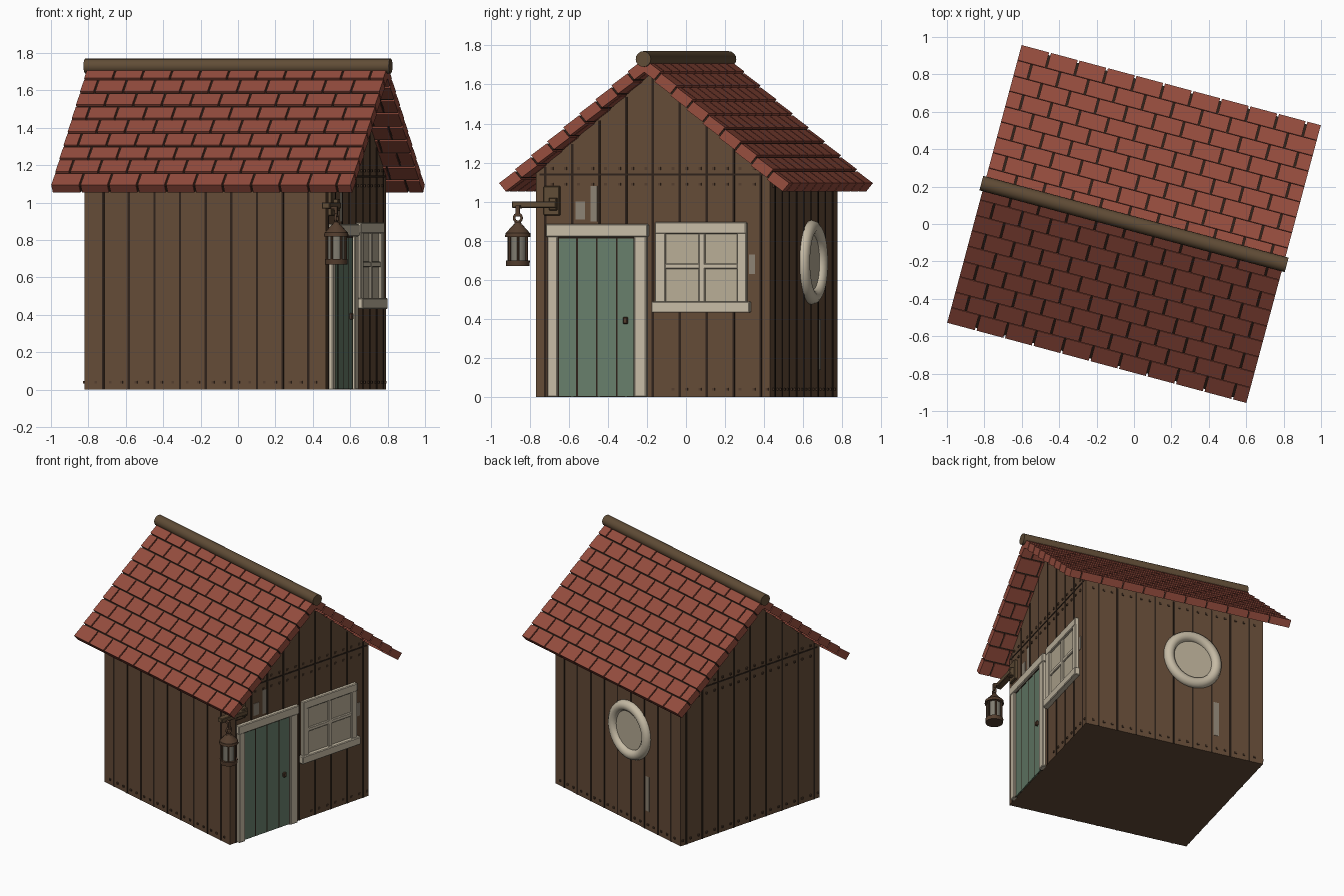
import bpy, bmesh, math
from mathutils import Matrix

if "Cube" in bpy.data.objects:
    bpy.data.objects.remove(bpy.data.objects["Cube"])

def mat(name, r, g, b):
    m = bpy.data.materials.new(name)
    lin = [((c / 255 + 0.055) / 1.055) ** 2.4 for c in (r, g, b)]
    m.diffuse_color = (*lin, 1)
    m.use_nodes = True
    m.node_tree.nodes["Principled BSDF"].inputs["Base Color"].default_value = m.diffuse_color
    return m

WOOD = mat("brown_wood", 100, 75, 55)
DARK = mat("dark_gap", 46, 34, 26)
RED = mat("red_shingle", 150, 77, 62)
LOG = mat("ridge_wood", 96, 76, 54)
CREAM = mat("cream_trim", 198, 187, 165)
PANE = mat("pane_beige", 184, 173, 150)
TEAL = mat("teal_door", 103, 126, 107)
PEEL = mat("peeled_grey", 140, 130, 115)
IRON = mat("rusty_iron", 84, 62, 46)
GLASS = mat("lantern_glass", 128, 124, 112)

def block(bm, lo, hi, f=lambda x, y, z: (x, y, z)):
    v = [bm.verts.new(f(x, y, z)) for x in (lo[0], hi[0]) for y in (lo[1], hi[1]) for z in (lo[2], hi[2])]
    for q in ((0, 1, 3, 2), (4, 6, 7, 5), (0, 4, 5, 1), (2, 3, 7, 6), (0, 2, 6, 4), (1, 5, 7, 3)):
        bm.faces.new([v[i] for i in q])

def finish(name, bm, m):
    bmesh.ops.recalc_face_normals(bm, faces=bm.faces)
    me = bpy.data.meshes.new(name)
    bm.to_mesh(me)
    bm.free()
    me.materials.append(m)
    o = bpy.data.objects.new(name, me)
    bpy.context.collection.objects.link(o)
    return o

def boxes(name, m, items, bevel=0):
    bm = bmesh.new()
    for lo, hi in items:
        block(bm, lo, hi)
    o = finish(name, bm, m)
    if bevel:
        b = o.modifiers.new("bevel", 'BEVEL')
        b.width, b.segments = bevel, 1
    return o

def name_it(name, m, smooth=True):
    o = bpy.context.object
    o.name = name
    o.data.materials.append(m)
    if smooth:
        bpy.ops.object.shade_smooth_by_angle(angle=math.radians(40))
    return o

def cone(name, m, loc, r1, r2, h, rot=(0, 0, 0), n=16):
    bpy.ops.mesh.primitive_cone_add(vertices=n, radius1=r1, radius2=r2, depth=h, location=loc, rotation=rot)
    return name_it(name, m)

def torus(name, m, loc, R, r, rot, n=32):
    bpy.ops.mesh.primitive_torus_add(major_radius=R, minor_radius=r, major_segments=n, minor_segments=10,
                                     location=loc, rotation=rot)
    return name_it(name, m)

# Everything is built square to the axes, then turned 15 degrees at the end
X0, X1, B = -0.683, 0.652, 0.62
TOP, PITCH, T = 1.735, math.radians(40), 0.055
C, S = math.cos(PITCH), math.sin(PITCH)
def under(v):
    return 1.665 - math.tan(PITCH) * abs(v)

# House body
bm = bmesh.new()
prof = [(-B, 0), (B, 0), (B, under(B)), (0, under(0)), (-B, under(B))]
face = bm.faces.new([bm.verts.new((X0, y, z)) for y, z in prof])
ext = bmesh.ops.extrude_face_region(bm, geom=[face])
bmesh.ops.translate(bm, vec=(X1 - X0, 0, 0), verts=[e for e in ext["geom"] if isinstance(e, bmesh.types.BMVert)])
finish("house_body", bm, WOOD)

# Dark gaps between wall planks, and nails
g, p = 0.006, 0.003
gaps, nails = [], []
def nail(x, y, z):
    r = 0.007
    nails.append(((x - r, y - r, z - r), (x + r, y + r, z + r)))
for k in range(9):
    u = -0.58 + 0.142 * k
    v = -0.57 + 0.1425 * k
    for s in (-1, 1):
        gaps.append(((u - g, min(s * B, s * (B + p)), 0), (u + g, max(s * B, s * (B + p)), 1.12)))
        for d in (-0.04, 0.04):
            nail(u + d, s * B, 0.04)
            nail(u + d, s * B, 1.08)
    for x in (X0 - p, X1):
        gaps.append(((x, v - g, 0), (x + p, v + g, under(v) - 0.01)))
        for d in (-0.035, 0.035):
            for z in (1.09, 1.17):
                if abs(v + d) < 0.56:
                    nail(x, v + d, z)
            if x < 0 or v > 0:
                nail(x, v + d, 0.04)
for x in (X0 - p, X1):
    gaps.append(((x, -0.6, 1.134), (x + p, 0.6, 1.144)))
boxes("plank_gaps", DARK, gaps)
boxes("wall_nails", IRON, nails)

# Roof: dark core with separate shingles around it
rows, cols, L = 9, 10.5, 0.828
core, sh = bmesh.new(), bmesh.new()
for s in (-1, 1):
    def slope(x, d, h):
        return (x, s * (d * C + h * S), TOP - d * S + h * C)
    block(core, (-L + 0.008, 0, -T + 0.007), (L - 0.008, 0.992, -0.009), slope)
    step, w = 1.0 / rows, 2 * L / cols
    for i in range(rows):
        d0, d1 = i * step, (i + 1) * step
        def tile(x, d, h):
            return slope(x, d, h + (0.004 if d - d0 > step / 2 else -0.003))
        edges = [-L] + [-L + w * (k + (0.5 if i % 2 else 1)) for k in range(11)]
        edges = [e for e in edges if e < L - 0.02] + [L]
        for a, b in zip(edges, edges[1:]):
            block(sh, (a + (0.005 if a > -L else 0), d0 + 0.009, -T), (b - (0.005 if b < L else 0), d1, 0), tile)
finish("roof_core", core, DARK)
finish("roof_shingles", sh, RED)
cone("ridge_log", LOG, (0, 0, 1.73), 0.04, 0.04, 1.69, (0, math.pi / 2, 0))

# Door
F = X1 - 0.01
boxes("door_panel", TEAL, [((F, -0.51, 0.003), (0.66, -0.085, 0.825))])
boxes("door_gaps", DARK, [((F, v - 0.004, 0.005), (0.662, v + 0.004, 0.82)) for v in (-0.4, -0.295, -0.19)]
      + [((F, -0.505, 0.0), (0.662, -0.495, 0.82)), ((F, -0.1, 0.0), (0.662, -0.09, 0.82)),
         ((F, -0.5, 0.812), (0.662, -0.1, 0.822))])
boxes("door_frame", CREAM, [((F, -0.555, 0), (0.675, -0.5, 0.83)), ((F, -0.095, 0), (0.675, -0.03, 0.83)),
                            ((F, -0.562, 0.82), (0.68, -0.022, 0.885))], 0.005)
boxes("door_knob", IRON, [((F, -0.155, 0.375), (0.675, -0.13, 0.41))], 0.004)

# Square window
boxes("window_pane", PANE, [((F, 0.05, 0.48), (0.66, 0.47, 0.86))])
boxes("window_frame", CREAM, [((F, 0.015, 0.47), (0.676, 0.072, 0.89)), ((F, 0.45, 0.47), (0.676, 0.5, 0.89)),
                              ((F, 0.015, 0.835), (0.678, 0.5, 0.895)), ((F, 0.245, 0.48), (0.671, 0.28, 0.84)),
                              ((F, 0.06, 0.655), (0.67, 0.46, 0.685)), ((F, 0.0, 0.432), (0.69, 0.52, 0.49))], 0.005)

# Round window on the back wall
ring = torus("round_window_ring", CREAM, (-0.15, B + 0.005, 0.69), 0.178, 0.038, (math.pi / 2, 0, 0), 40)
cone("round_window_pane", PANE, (-0.15, B, 0.69), 0.17, 0.17, 0.02, (math.pi / 2, 0, 0), 32)

# Patches of peeled paint
boxes("peeled_patches", PEEL, [((X1, -0.41, 0.91), (X1 + 0.002, -0.36, 1.0)), ((X1, -0.33, 0.9), (X1 + 0.002, -0.295, 1.08)),
                               ((X1, 0.51, 0.63), (X1 + 0.002, 0.54, 0.73)),
                               ((-0.35, B, 0.14), (-0.31, B + 0.002, 0.4))])

# Lantern bracket
boxes("lantern_bracket", LOG, [((F, -0.575, 0.93), (0.672, -0.49, 1.08)), ((F, -0.54, 0.955), (0.7, -0.5, 1.02)),
                               ((0.66, -0.735, 0.968), (0.705, -0.5, 1.002))], 0.004)

# Lantern
lx, ly = 0.73, -0.695
boxes("lantern_hook", IRON, [((0.69, ly - 0.01, 0.965), (lx + 0.008, ly + 0.01, 0.98)),
                             ((lx - 0.008, ly - 0.01, 0.925), (lx + 0.008, ly + 0.01, 0.98))])
cone("lantern_base", IRON, (lx, ly, 0.685), 0.06, 0.062, 0.03)
cone("lantern_glass", GLASS, (lx, ly, 0.76), 0.045, 0.045, 0.13)
cone("lantern_rim", IRON, (lx, ly, 0.83), 0.066, 0.064, 0.02)
cone("lantern_cap", IRON, (lx, ly, 0.862), 0.062, 0.022, 0.045)
cone("lantern_neck", IRON, (lx, ly, 0.888), 0.02, 0.016, 0.015)
torus("lantern_ring", IRON, (lx, ly, 0.917), 0.02, 0.007, (0, math.pi / 2, 0), 16)
for k in range(6):
    a = k * math.pi / 3 + 0.3
    cone("lantern_post", IRON, (lx + 0.051 * math.cos(a), ly + 0.051 * math.sin(a), 0.76), 0.007, 0.007, 0.13, n=6)

# Turn the whole house
turn = Matrix.Rotation(math.radians(-15), 4, 'Z')
for o in bpy.context.scene.objects:
    o.matrix_basis = turn @ o.matrix_basis
